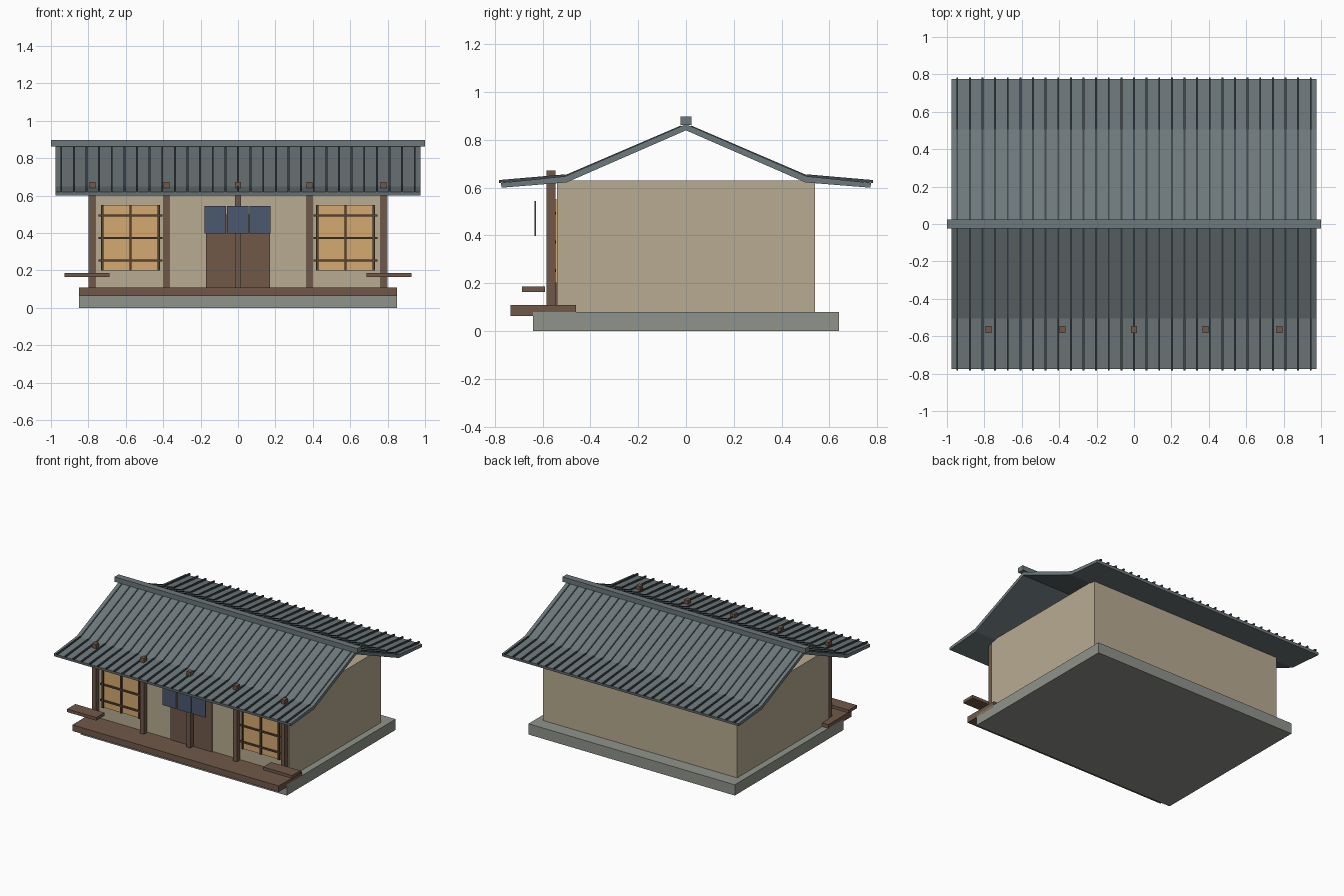
import bpy
import math
from mathutils import Vector

if "Cube" in bpy.data.objects:
    bpy.data.objects.remove(bpy.data.objects["Cube"], do_unlink=True)


def material(name, rgb):
    """Flat colour given as 0-255 sRGB, stored linear."""
    lin = [((c / 255 + 0.055) / 1.055) ** 2.4 for c in rgb] + [1]
    m = bpy.data.materials.new(name)
    m.use_nodes = True
    m.diffuse_color = lin
    for node in m.node_tree.nodes:
        if node.type == 'BSDF_PRINCIPLED':
            node.inputs["Base Color"].default_value = lin
            node.inputs["Roughness"].default_value = 0.9
    return m


STONE = material("stone grey", (144, 148, 139))
PLASTER = material("plaster tan", (184, 171, 145))
WOOD = material("brown wood", (112, 89, 73))
LATTICE = material("dark wood", (88, 66, 49))
PAPER = material("warm paper", (213, 170, 113))
CLOTH = material("indigo cloth", (75, 88, 112))
TILE = material("slate tile", (109, 120, 123))
RIB = material("dark tile", (64, 72, 76))


def mesh_object(name, verts, faces, mat):
    me = bpy.data.meshes.new(name)
    me.from_pydata(verts, [], faces)
    me.materials.append(mat)
    ob = bpy.data.objects.new(name, me)
    bpy.context.collection.objects.link(ob)
    return ob


def prism(name, profile, x0, x1, mat):
    """Extrude a (y, z) outline along x."""
    n = len(profile)
    verts = [(x, y, z) for x in (x0, x1) for y, z in profile]
    faces = [tuple(range(n))[::-1], tuple(range(n, 2 * n))]
    faces += [(i, (i + 1) % n, (i + 1) % n + n, i + n) for i in range(n)]
    ob = mesh_object(name, verts, faces, mat)
    # consistent outward normals
    import bmesh
    bm = bmesh.new()
    bm.from_mesh(ob.data)
    bmesh.ops.recalc_face_normals(bm, faces=bm.faces)
    bm.to_mesh(ob.data)
    bm.free()
    return ob


def box(name, x, y, z, mat):
    """Box from (min, max) ranges."""
    return prism(name, [(y[0], z[0]), (y[1], z[0]), (y[1], z[1]), (y[0], z[1])],
                 x[0], x[1], mat)


def around(c, half):
    return (c - half, c + half)


# Foundation, walls and porch deck
box("foundation", (-0.85, 0.85), (-0.64, 0.64), (0, 0.08), STONE)
box("walls", (-0.8, 0.8), (-0.54, 0.54), (0.08, 0.63), PLASTER)
box("porch_deck", (-0.85, 0.85), (-0.735, -0.46), (0.063, 0.108), WOOD)

# Porch posts, whose tops come through the eave
for i, x in enumerate((-0.777, -0.383, 0, 0.383, 0.777)):
    box(f"post_{i + 1}", around(x, 0.016), (-0.583, -0.546), (0.108, 0.672), WOOD)

# Door and its split curtain
box("door", (-0.17, 0.17), (-0.549, -0.535), (0.108, 0.5), WOOD)
for i in (-1, 0, 1):
    box(f"curtain_{i + 2}", around(i * 0.12 - 0.002, 0.057), (-0.634, -0.628),
        (0.397, 0.545), CLOTH)

# Lattice windows and benches on both sides
for side, s in (("right", -1), ("left", 1)):
    cx = s * 0.575
    box(f"window_paper_{side}", around(cx, 0.158), (-0.549, -0.535), (0.2, 0.55), PAPER)
    for i in (-1, 0, 1):
        box(f"window_upright_{side}_{i + 2}", around(cx + i * 0.15, 0.006),
            (-0.56, -0.545), (0.2, 0.55), LATTICE)
        box(f"window_rail_{side}_{i + 2}", around(cx, 0.17),
            (-0.558, -0.545), around(0.373 + i * 0.12, 0.006), LATTICE)
    box(f"bench_{side}", around(s * 0.807, 0.12), (-0.686, -0.59), (0.164, 0.187), WOOD)

# Roof: two slopes that flatten into the eaves, open at the gables
top = [(0.775, 0.62), (0.505, 0.648), (0, 0.866)]
under = [(0.772, 0.6), (0.5, 0.622), (0, 0.84)]


def mirrored(half):
    return half + [(-y, z) for y, z in half[-2::-1]]


prism("roof", mirrored(top) + mirrored(under)[::-1], -0.975, 0.975, TILE)
box("ridge_beam", (-1, 1), (-0.024, 0.024), (0.862, 0.898), TILE)

# Tile ribs following each slope
eave_rib = [(0.782, 0.62), (0.505, 0.646), (0.505, 0.656), (0.782, 0.632)]
slope_rib = [(0.505, 0.646), (0.02, 0.855), (0.02, 0.861), (0.505, 0.653)]
for i in range(29):
    x = -0.945 + i * 0.0675
    for side, s in (("front", -1), ("back", 1)):
        for part, outline in (("eave", eave_rib), ("slope", slope_rib)):
            prism(f"{part}_rib_{side}_{i + 1}", [(s * y, z) for y, z in outline],
                  x - 0.005, x + 0.005, RIB)
